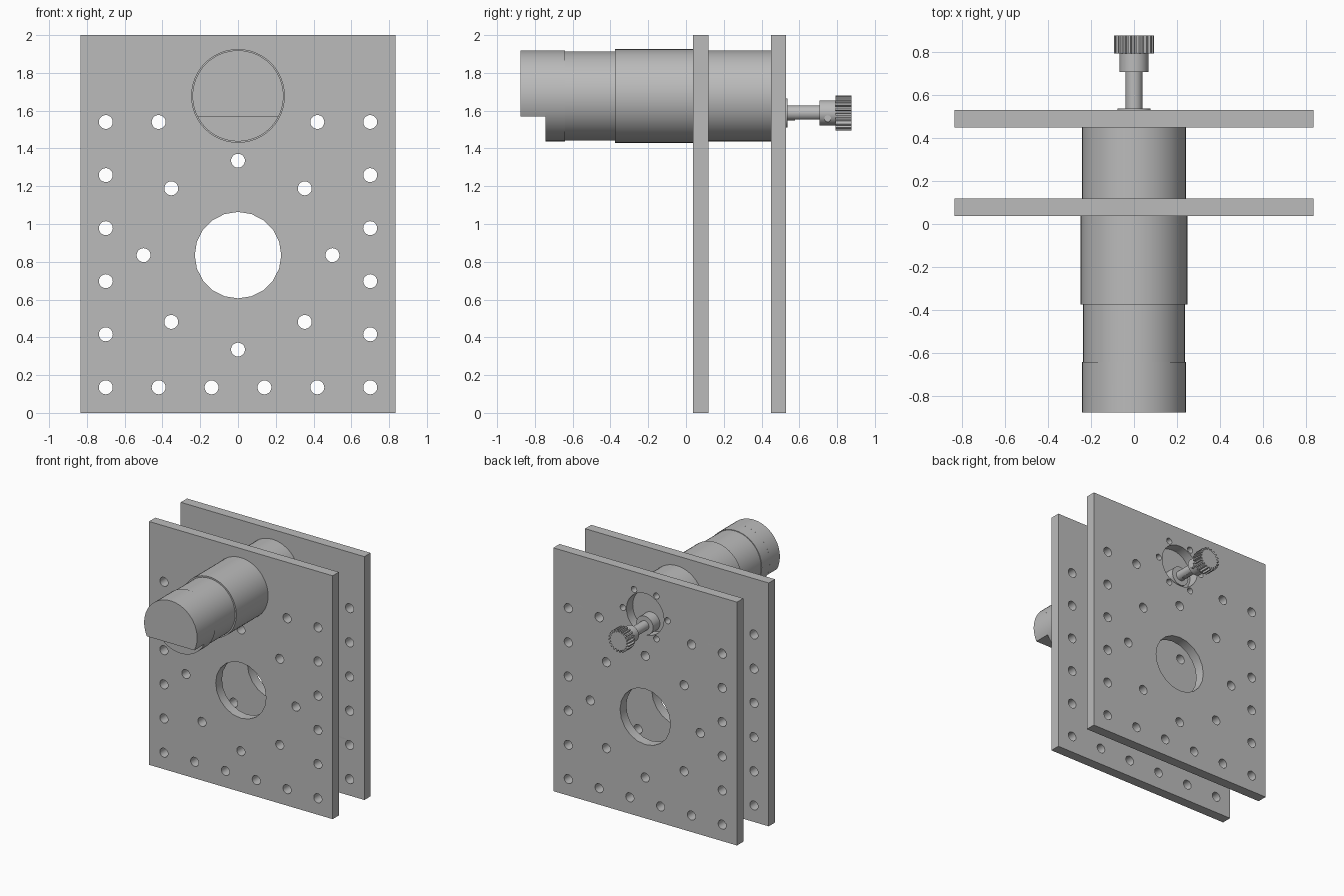
import bpy
import bmesh
from math import sin, cos, pi, tau, asin
from mathutils import Matrix

cube = bpy.data.objects.get("Cube")
if cube:
    bpy.data.objects.remove(cube, do_unlink=True)

GREY = (0.5, 0.5, 0.5, 1.0)
grey = bpy.data.materials.new("machined grey")
grey.use_nodes = True
grey.diffuse_color = GREY
grey.node_tree.nodes["Principled BSDF"].inputs["Base Color"].default_value = GREY

MOTOR_Z = 1.678   # axis of the motor
SHAFT_Z = 1.588   # axis of the offset output shaft
PLATE_Z = 0.835   # centre of the large bore


def circle(x, z, r, n=48, start=0.0, sweep=tau):
    """Outline points of a circle or an arc in the x-z plane."""
    count = n if sweep == tau else n + 1
    return [(x + r * cos(start + sweep * i / n), z + r * sin(start + sweep * i / n))
            for i in range(count)]


def finish(obj, mesh):
    mesh.materials.clear()
    mesh.materials.append(grey)
    bpy.context.collection.objects.link(obj)
    bpy.ops.object.select_all(action='DESELECT')
    obj.select_set(True)
    bpy.context.view_layer.objects.active = obj
    bpy.ops.object.shade_smooth_by_angle(angle=0.42)
    return obj


def prism(name, outlines, y0, y1):
    """Extrude x-z outlines (the inner ones become holes) from y0 to y1."""
    curve = bpy.data.curves.new(name, 'CURVE')
    curve.dimensions = '2D'
    curve.fill_mode = 'BOTH'
    curve.extrude = (y1 - y0) / 2
    for outline in outlines:
        spline = curve.splines.new('POLY')
        spline.points.add(len(outline) - 1)
        for point, (x, z) in zip(spline.points, outline):
            point.co = (x, z, 0, 1)
        spline.use_cyclic_u = True
    helper = bpy.data.objects.new(name + " outline", curve)
    bpy.context.collection.objects.link(helper)
    bpy.context.view_layer.update()
    graph = bpy.context.evaluated_depsgraph_get()
    mesh = bpy.data.meshes.new_from_object(helper.evaluated_get(graph))
    bpy.data.objects.remove(helper, do_unlink=True)
    bpy.data.curves.remove(curve)

    mesh.transform(Matrix.Translation((0, (y0 + y1) / 2, 0)) @ Matrix.Rotation(pi / 2, 4, 'X'))
    bm = bmesh.new()
    bm.from_mesh(mesh)
    bmesh.ops.remove_doubles(bm, verts=bm.verts, dist=0.00001)
    bmesh.ops.recalc_face_normals(bm, faces=bm.faces)
    bm.to_mesh(mesh)
    bm.free()
    mesh.name = name
    return finish(bpy.data.objects.new(name, mesh), mesh)


# Hole pattern shared by both plates
rows = [0.135 + 0.281 * i for i in range(6)]
spots = [(side * 0.7, z) for side in (-1, 1) for z in rows]
spots += [(side * x, rows[0]) for side in (-1, 1) for x in (0.14, 0.42)]
spots += [(side * 0.42, rows[-1]) for side in (-1, 1)]
spots += circle(0, PLATE_Z, 0.5, 8)
panel = [(-0.835, 0), (0.835, 0), (0.835, 2), (-0.835, 2)]
pattern = [panel, circle(0, PLATE_Z, 0.229, 20)]
pattern += [circle(x, z, 0.037, 20) for x, z in spots]

# Plates: the back one also carries the shaft opening and its ring of screw holes
mount = [circle(0, MOTOR_Z, 0.17, 40)]
mount += [circle(x, z, 0.025, 16) for x, z in circle(0, MOTOR_Z, 0.203, 6)]
prism("front_plate", pattern + [circle(0, MOTOR_Z, 0.24)], 0.037, 0.118)
prism("back_plate", pattern + mount, 0.449, 0.530)

# Motor body in stepped cylinders
for name, r, y0, y1 in (("gearbox_rear", 0.241, 0.037, 0.449),
                        ("gearbox_front", 0.248, -0.375, 0.037),
                        ("motor_can", 0.236, -0.640, -0.375),
                        ("end_cap_base", 0.241, -0.745, -0.640)):
    prism(name, [circle(0, MOTOR_Z, r)], y0, y1)

# End cap with its lower segment cut flat
cut = asin((MOTOR_Z - 1.57) / 0.241)
prism("end_cap", [circle(0, MOTOR_Z, 0.241, 40, -cut, pi + 2 * cut)], -0.875, -0.745)

# Output boss and shaft, flattened underneath beyond its round root
prism("shaft_boss", [circle(0, SHAFT_Z, 0.077, 32)], 0.449, 0.537)
prism("shaft_root", [circle(0, SHAFT_Z, 0.039, 24)], 0.537, 0.578)
prism("shaft", [circle(0, SHAFT_Z, 0.039, 24, -1.1, pi + 2.2)], 0.578, 0.710)

# Pinion: collar, toothed ring and set screw
prism("pinion_collar", [circle(0, SHAFT_Z, 0.067, 32)], 0.707, 0.792)
TEETH = 20
teeth = []
for i in range(TEETH):
    for part, r in ((0.0, 0.074), (0.4, 0.074), (0.52, 0.093), (0.88, 0.093)):
        a = tau * (i + part) / TEETH
        teeth.append((r * cos(a), SHAFT_Z + r * sin(a)))
prism("pinion_gear", [teeth], 0.792, 0.875)

screw_mesh = bpy.data.meshes.new("set_screw")
bm = bmesh.new()
bmesh.ops.create_cone(bm, cap_ends=True, segments=16, radius1=0.018, radius2=0.018, depth=0.03,
                      matrix=Matrix.Translation((0.051, 0.75, SHAFT_Z - 0.03))
                      @ Matrix.Rotation(pi / 2, 4, 'Y'))
bm.to_mesh(screw_mesh)
bm.free()
finish(bpy.data.objects.new("set_screw", screw_mesh), screw_mesh)
